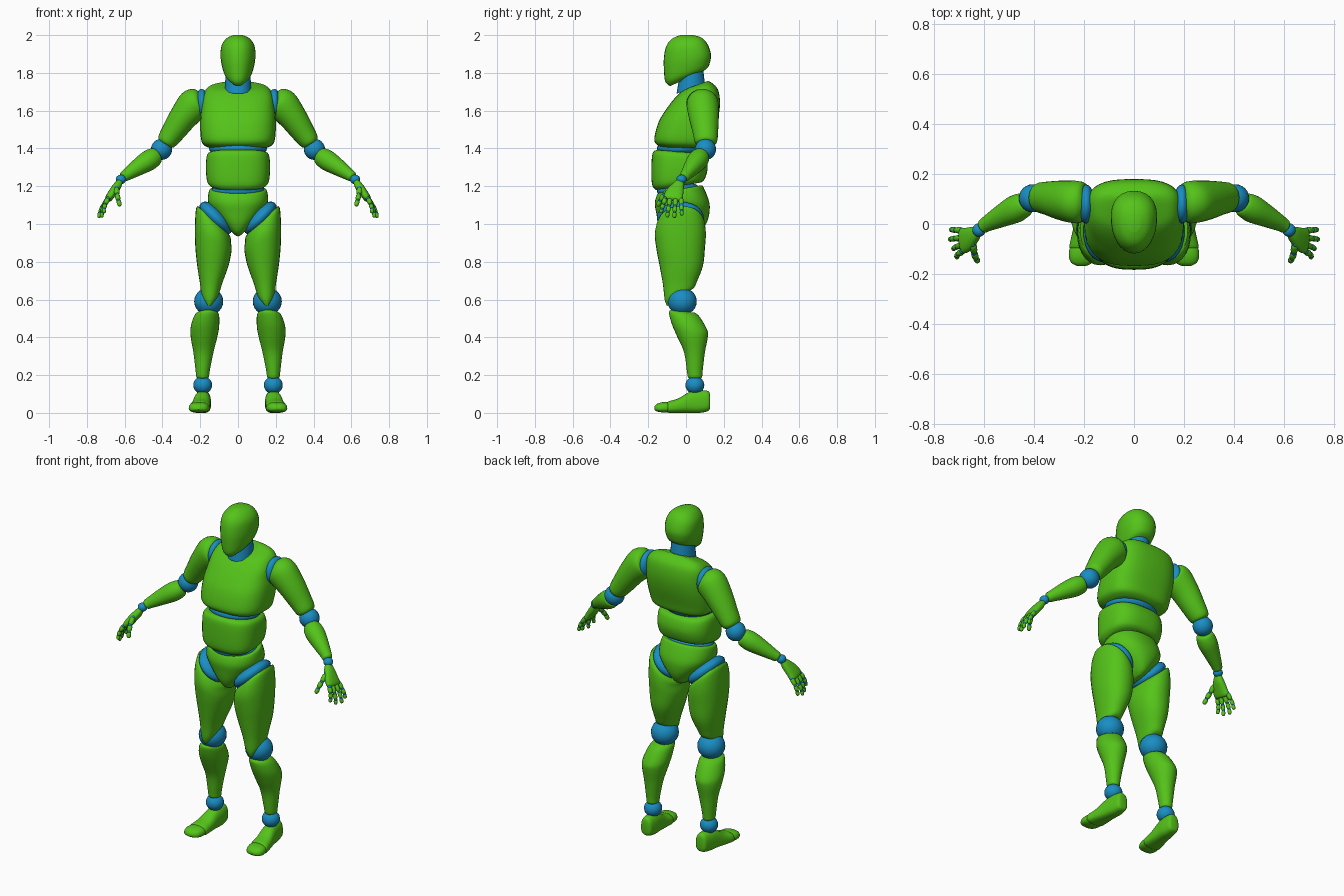
import bpy, bmesh, math
from mathutils import Vector as V, Matrix, Euler


def material(name, col):
    m = bpy.data.materials.new(name)
    m.diffuse_color = col
    return m


GREEN = material("green_shell", (0.09, 0.55, 0.01, 1))
BLUE = material("blue_joint", (0.01, 0.27, 0.55, 1))


def finish(name, bm, mat, mirror):
    bmesh.ops.recalc_face_normals(bm, faces=bm.faces)
    me = bpy.data.meshes.new(name)
    bm.to_mesh(me)
    bm.free()
    ob = bpy.data.objects.new(name, me)
    bpy.context.collection.objects.link(ob)
    me.materials.append(mat)
    if mirror:
        ob.modifiers.new("Mirror", 'MIRROR').use_mirror_merge = False
    bpy.ops.object.select_all(action='DESELECT')
    ob.select_set(True)
    bpy.context.view_layer.objects.active = ob
    bpy.ops.object.shade_smooth_by_angle(angle=math.radians(50))
    return ob


def loft(name, rings, mat=GREEN, mirror=False, p=2.0, egg=0.0, n=28, steps=4):
    """Skin rings of (centre, half-axis u, half-axis v) with smooth interpolation."""
    def outline(c, u, v):
        pts = []
        for i in range(n):
            a = 2 * math.pi * i / n
            co, si = math.cos(a), math.sin(a)
            x = math.copysign(abs(co) ** (2 / p), co) * (1 + egg * si)
            y = math.copysign(abs(si) ** (2 / p), si)
            pts.append(c + u * x + v * y)
        return pts
    raw = [outline(*r) for r in rings]
    full = []
    for k in range(len(raw) - 1):
        a, b = raw[max(k - 1, 0)], raw[k]
        c, d = raw[k + 1], raw[min(k + 2, len(raw) - 1)]
        for s in range(steps):
            t = s / steps
            full.append([0.5 * (2 * b[i] + (c[i] - a[i]) * t
                         + (2 * a[i] - 5 * b[i] + 4 * c[i] - d[i]) * t ** 2
                         + (3 * b[i] - a[i] - 3 * c[i] + d[i]) * t ** 3) for i in range(n)])
    full.append(raw[-1])
    bm = bmesh.new()
    vs = [[bm.verts.new(q) for q in r] for r in full]
    for r0, r1 in zip(vs, vs[1:]):
        for i in range(n):
            j = (i + 1) % n
            bm.faces.new((r0[i], r0[j], r1[j], r1[i]))
    bm.faces.new(vs[0])
    bm.faces.new(vs[-1])
    return finish(name, bm, mat, mirror)


def slab(cx, yf, zf, yb, zb, rx, slope=0.0):
    """Cross-section from its front and back points, half width and sideways slope."""
    return (V((cx, (yf + yb) / 2, (zf + zb) / 2)), V((rx, 0, rx * slope)),
            V((0, (yb - yf) / 2, (zb - zf) / 2)))


def along(points):
    """Sections square to a path of (x, y, z, in-plane radius, sideways radius)."""
    c = [V(q[:3]) for q in points]
    out = []
    for i, q in enumerate(points):
        t = (c[min(i + 1, len(c) - 1)] - c[max(i - 1, 0)]).normalized()
        side = (V((0, 1, 0)) - t * t.y).normalized()
        out.append((c[i], t.cross(side) * q[3], side * q[4]))
    return out


def ball(name, loc, radii, tilt=0.0, mirror=True, mat=BLUE, seg=24):
    bm = bmesh.new()
    m = Matrix.LocRotScale(V(loc), Euler((0, math.radians(tilt), 0)), V(radii))
    bmesh.ops.create_uvsphere(bm, u_segments=seg, v_segments=seg // 2, radius=1, matrix=m)
    return finish(name, bm, mat, mirror)


# Head and neck
loft("head", [slab(0, *s) for s in [
    (-.085, 1.73, .075, 1.80, .04), (-.11, 1.755, .113, 1.825, .07),
    (-.117, 1.82, .128, 1.86, .086), (-.117, 1.88, .132, 1.90, .092),
    (-.105, 1.94, .115, 1.95, .086), (-.075, 1.98, .085, 1.985, .06),
    (-.03, 2.0, .04, 2.0, .025)]], p=2.2, egg=.13)
loft("neck", [slab(0, -.05, 1.69, .10, 1.74, .07), slab(0, -.035, 1.78, .09, 1.83, .065)],
     BLUE)

# Torso
loft("chest", [slab(0, *s) for s in [
    (-.13, 1.405, .10, 1.40, .15), (-.16, 1.425, .13, 1.42, .185),
    (-.167, 1.46, .145, 1.47, .198), (-.145, 1.54, .17, 1.56, .20),
    (-.11, 1.60, .18, 1.64, .193), (-.065, 1.66, .17, 1.71, .182),
    (-.025, 1.70, .14, 1.745, .15), (0, 1.715, .115, 1.757, .09)]], p=2.8, egg=.06, n=40)
ball("waist_joint", (0, -.03, 1.40), (.155, .125, .05), mirror=False)
loft("abdomen", [slab(0, *s) for s in [
    (-.155, 1.392, .07, 1.375, .135), (-.177, 1.375, .10, 1.36, .163),
    (-.183, 1.30, .115, 1.30, .17), (-.18, 1.21, .10, 1.24, .163),
    (-.16, 1.18, .08, 1.22, .14)]], p=2.7, n=40)
ball("belt_joint", (0, -.035, 1.175), (.14, .12, .05), mirror=False)
loft("pelvis", [slab(0, *s) for s in [
    (-.08, .935, .06, .955, .015), (-.12, .955, .09, .975, .04),
    (-.145, 1.0, .115, 1.02, .085), (-.158, 1.06, .125, 1.07, .132),
    (-.165, 1.11, .122, 1.12, .158), (-.155, 1.15, .095, 1.19, .155),
    (-.14, 1.165, .08, 1.205, .14), (-.10, 1.16, .05, 1.195, .10)]], p=2.3, n=36)

# Legs
ball("hip_joint", (.117, -.03, 1.032), (.112, .125, .05), tilt=-45)
loft("thigh", [slab(*s) for s in [
    (.127, -.10, 1.02, .06, 1.02, .07, .9), (.13, -.145, 1.01, .095, 1.01, .09, .88),
    (.133, -.165, .95, .105, .95, .095, .45), (.13, -.157, .87, .10, .87, .096, .1),
    (.133, -.14, .78, .09, .78, .083), (.142, -.122, .68, .06, .70, .06),
    (.148, -.113, .60, .04, .66, .045), (.152, -.10, .565, 0, .64, .018)]],
    mirror=True, p=2.2)
ball("knee_joint", (.155, -.02, .59), (.077, .077, .073))
loft("shin", [slab(*s) for s in [
    (.157, -.08, .545, .05, .53, .045), (.165, -.09, .53, .075, .505, .065),
    (.175, -.075, .47, .112, .44, .075), (.18, -.045, .40, .115, .40, .07),
    (.183, -.01, .32, .10, .32, .053), (.187, .005, .22, .088, .22, .037),
    (.187, .01, .19, .085, .19, .033), (.187, .02, .18, .075, .18, .02)]], mirror=True)
ball("ankle_joint", (.187, .047, .147), (.05, .05, .047))


def shoe(name, rows):
    loft(name, [(V((cx, y, (zb + zt) / 2)), V((w, 0, 0)), V((0, 0, (zt - zb) / 2)))
                for y, cx, w, zb, zt in rows], mirror=True, p=2.6, egg=-.12)


shoe("foot", [(.128, .183, .02, .03, .09), (.118, .183, .034, .01, .115),
              (.07, .185, .042, 0, .12), (.02, .19, .045, 0, .112),
              (-.04, .197, .051, 0, .077), (-.09, .203, .055, 0, .062),
              (-.10, .204, .045, .008, .052)])
shoe("toes", [(-.09, .203, .045, .008, .052), (-.10, .204, .054, .003, .058),
              (-.13, .207, .053, .003, .056), (-.155, .209, .042, .008, .047),
              (-.168, .21, .018, .017, .034)])

# Arms
ball("shoulder_joint", (.192, .08, 1.635), (.035, .078, .08))
loft("upper_arm", along([
    (.20, .085, 1.645, .05, .05), (.207, .085, 1.645, .077, .077),
    (.235, .088, 1.63, .087, .085), (.29, .095, 1.565, .075, .079),
    (.345, .103, 1.485, .062, .067), (.38, .106, 1.435, .05, .058),
    (.388, .106, 1.422, .03, .035)]), mirror=True)
ball("elbow_joint", (.405, .103, 1.395), (.056, .056, .056))
loft("forearm", along([
    (.43, .085, 1.365, .03, .03), (.437, .08, 1.36, .047, .047),
    (.475, .06, 1.335, .054, .055), (.53, .032, 1.30, .045, .045),
    (.59, 0, 1.26, .031, .031), (.605, -.01, 1.25, .027, .027),
    (.612, -.014, 1.245, .015, .015)]), mirror=True)
ball("wrist_joint", (.62, -.024, 1.236), (.027, .027, .025))

# Hands
loft("palm", along([
    (.625, -.03, 1.225, .015, .02), (.64, -.042, 1.20, .022, .033),
    (.665, -.06, 1.165, .022, .047), (.685, -.068, 1.135, .019, .051),
    (.69, -.07, 1.125, .01, .038)]), mirror=True, p=2.4)


def digit(name, pts, r):
    pts = [V(q) for q in pts]
    for k, (a, b) in enumerate(zip(pts, pts[1:])):
        q = r * (1 - .1 * k)
        rows = [(*a.lerp(b, t), q * f, q * f)
                for t, f in ((.06, .6), (.15, 1), (.5, 1.05), (.85, .9), (1, .45))]
        loft(f"{name}_segment_{k + 1}", along(rows), mirror=True, n=12, steps=2)
        ball(f"{name}_joint_{k + 1}", a, (q * .9,) * 3, seg=12)


for name, y0, tip in (("little_finger", -.026, (.732, -.022, 1.045)),
                      ("ring_finger", -.055, (.737, -.062, 1.033)),
                      ("middle_finger", -.084, (.722, -.10, 1.035)),
                      ("index_finger", -.110, (.708, -.134, 1.058))):
    base, tip = V((.688, y0, 1.135)), V(tip)
    bulge = V((.007, 0, .002))
    digit(name, [base, base.lerp(tip, .42) + bulge, base.lerp(tip, .74) + bulge, tip], .0125)
digit("thumb", [(.645, -.08, 1.19), (.64, -.115, 1.155), (.633, -.137, 1.125),
                (.625, -.15, 1.095)], .0145)
